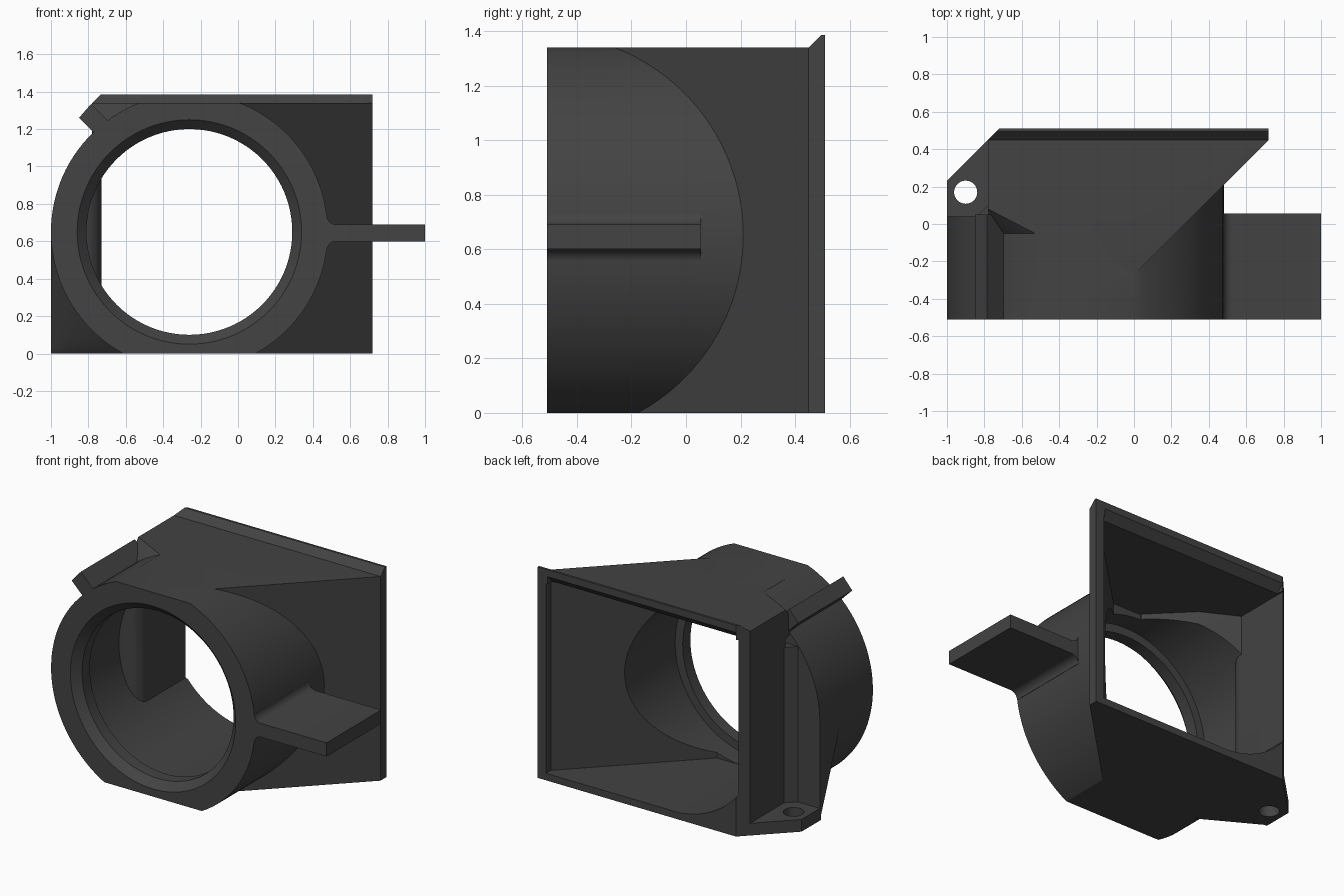
import bpy, bmesh, math
from mathutils import Vector

if "Cube" in bpy.data.objects:
    bpy.data.objects.remove(bpy.data.objects["Cube"])

CX, CZ = -0.26, 0.65          # axis of the round collar
TOP = 1.34

mat = bpy.data.materials.new("dark grey plastic")
mat.diffuse_color = (0.056, 0.056, 0.056, 1)
mat.use_nodes = True
mat.node_tree.nodes["Principled BSDF"].inputs["Base Color"].default_value = mat.diffuse_color


def make(name, bm):
    bmesh.ops.recalc_face_normals(bm, faces=bm.faces[:])
    me = bpy.data.meshes.new(name)
    bm.to_mesh(me)
    bm.free()
    ob = bpy.data.objects.new(name, me)
    bpy.context.collection.objects.link(ob)
    me.materials.append(mat)
    return ob


def prism(name, pts, axis, lo, hi):
    """Extrude a 2D outline: axis y takes (x, z), z takes (x, y), x takes (y, z)."""
    put = {"x": lambda a, b, c: (c, a, b),
           "y": lambda a, b, c: (a, c, b),
           "z": lambda a, b, c: (a, b, c)}[axis]
    bm = bmesh.new()
    rings = [[bm.verts.new(put(a, b, c)) for a, b in pts] for c in (lo, hi)]
    n = len(pts)
    for i in range(n):
        j = (i + 1) % n
        bm.faces.new((rings[0][i], rings[0][j], rings[1][j], rings[1][i]))
    bm.faces.new(rings[0])
    bm.faces.new(rings[1])
    return make(name, bm)


def hull(name, pts):
    bm = bmesh.new()
    for p in pts:
        bm.verts.new(Vector(p))
    res = bmesh.ops.convex_hull(bm, input=bm.verts[:])
    junk = {v for v in res["geom_interior"] + res["geom_unused"]
            if isinstance(v, bmesh.types.BMVert)}
    bmesh.ops.delete(bm, geom=list(junk), context="VERTS")
    return make(name, bm)


def lathe(name, profile, n=96):
    """Revolve (y, r) points about the collar axis."""
    bm = bmesh.new()
    rings = [[bm.verts.new((CX + r * math.cos(2 * math.pi * k / n), y,
                            CZ + r * math.sin(2 * math.pi * k / n)))
              for k in range(n)] for y, r in profile]
    for a, b in zip(rings, rings[1:]):
        for i in range(n):
            j = (i + 1) % n
            bm.faces.new((a[i], a[j], b[j], b[i]))
    bm.faces.new(rings[0])
    bm.faces.new(rings[-1])
    return make(name, bm)


def arc(r, a0, a1, n=40):
    return [(CX + r * math.cos(a0 + (a1 - a0) * i / n),
             CZ + r * math.sin(a0 + (a1 - a0) * i / n)) for i in range(n + 1)]


def combine(base, other, op):
    m = base.modifiers.new(op, "BOOLEAN")
    m.operation, m.solver, m.object = op, "EXACT", other
    bpy.context.view_layer.objects.active = base
    bpy.ops.object.modifier_apply(modifier=m.name)
    bpy.data.objects.remove(other)


# Round collar, flattened at top and bottom
R = 0.74
lo, hi = math.asin(-CZ / R), math.asin((TOP - CZ) / R)
right, left = arc(R, lo, hi), arc(R, math.pi - hi, math.pi - lo)
body = prism("duct_body", right + left, "y", -0.51, 0.04)
parts = [prism("collar_right_half", right + [(CX, TOP), (CX, 0)], "y", -0.4, 0.25)]

# Box duct with a slanted right wall
parts.append(prism("duct_shell", [(0.72, 0.51), (0.72, 0.45), (0, -0.27), (-0.53, -0.27),
                                  (-0.53, -0.05), (-0.78, 0.08), (-0.78, 0.45), (-0.72, 0.51)],
                   "z", 0, TOP))
parts.append(prism("corner_chamfer", [(-0.78, 0.10), (-0.84, 0.04), (-0.84, 0.0), (-0.7, 0.0),
                                      (-0.7, 0.10)], "z", 0, 1.1))

# Bevelled rim along the top of the rear opening
parts.append(hull("top_rim", [(x, y, z) for x, y, z in (
    (0.72, 0.45, TOP), (0.72, 0.495, 1.385), (0.72, 0.51, 1.385), (0.72, 0.51, 1.3),
    (0.72, 0.45, 1.3), (-0.78, 0.45, TOP), (-0.735, 0.495, 1.385), (-0.72, 0.51, 1.385),
    (-0.72, 0.51, 1.3), (-0.78, 0.45, 1.3))]))

# Screw tab and the tapered support that joins it to the collar
parts.append(prism("screw_tab", [(-0.72, 0.51), (-1, 0.23), (-1, 0.03), (-0.7, 0.03),
                                 (-0.7, 0.51)], "z", 0, 0.08))
low_arc = arc(R, math.pi, math.pi - lo, 24)
parts.append(hull("tab_support", [(x, y, z) for x, z in low_arc for y in (-0.18, 0.04)]
                  + [(-1, 0.04, 0)]))

# Gusset under the upper left corner
parts.append(hull("upper_gusset", [(x, -0.05, z) for x, z in
                                   arc(R, math.pi - hi, math.radians(134), 8)]
                  + [(-0.78, 0.08, TOP), (-0.78, 0.08, 1.15), (-0.55, 0.06, TOP)]))

# Diagonal clip bar on the collar
parts.append(prism("clip_bar", [(-0.85, 1.26), (-0.785, 1.335), (-0.66, 1.21), (-0.725, 1.135)],
                   "y", -0.51, 0.05))

# Flat arm with filleted root
f = 0.05
upper = [(0.525 - f * math.sin(t), 0.69 + f - f * math.cos(t))
         for t in [math.pi / 2 * i / 8 for i in range(9)]]
lower = [(x, 1.29 - z) for x, z in reversed(upper)]
parts.append(prism("side_arm", [(1, 0.69)] + upper + [(0.42, 0.74), (0.42, 0.55)]
                   + lower + [(1, 0.60)], "y", -0.51, 0.055))

for p in parts:
    combine(body, p, "UNION")

# Round chamber running to the rear opening, limited by the rounded left wall
r2 = 0.605
chamber = prism("chamber_cut", arc(r2, -math.pi / 2, 1.5 * math.pi, 96)[:-1], "y", -0.38, 0.6)
corner = [(-0.83 + 0.1 * math.sin(t), 0.1 - 0.1 * math.cos(t))
          for t in [math.pi / 2 * i / 8 for i in range(9)]]
combine(chamber, prism("left_limit", [(0.5, -0.5), (0.5, 0.7), (-0.73, 0.7)]
                       + corner[::-1] + [(-0.95, 0.0), (-0.95, -0.5)], "z", -0.2, 1.5),
        "INTERSECT")

# Chamfered bore, square chamber regions, rim bevel and screw hole
cuts = [
    chamber,
    lathe("bore_cut", [(-0.56, 0.65), (-0.46, 0.55), (-0.3, 0.55)]),
    prism("chamber_right_cut", [(CX, 0.6), (0.66, 0.6), (0.66, 0.46), (-0.05, -0.25),
                                (CX, -0.25)], "z", 0.046, 1.29),
    prism("chamber_upper_cut", [(CX + 0.01, 0.6), (-0.73, 0.6), (-0.73, 0.12), (-0.5, 0.0),
                                (CX + 0.01, -0.25)], "z", CZ, 1.29),
    prism("rim_cut", [(0.45, 1.27), (0.46, 1.289), (0.53, 1.36), (0.53, 1.27)], "x", -0.72, 0.65),
    prism("screw_hole_cut", [(-0.9 + 0.062 * math.cos(math.pi * i / 16),
                              0.17 + 0.062 * math.sin(math.pi * i / 16)) for i in range(32)],
          "z", -0.1, 0.2),
]
for c in cuts:
    combine(body, c, "DIFFERENCE")

bpy.ops.object.select_all(action="DESELECT")
body.select_set(True)
bpy.context.view_layer.objects.active = body
bpy.ops.object.shade_smooth_by_angle(angle=math.radians(25))
